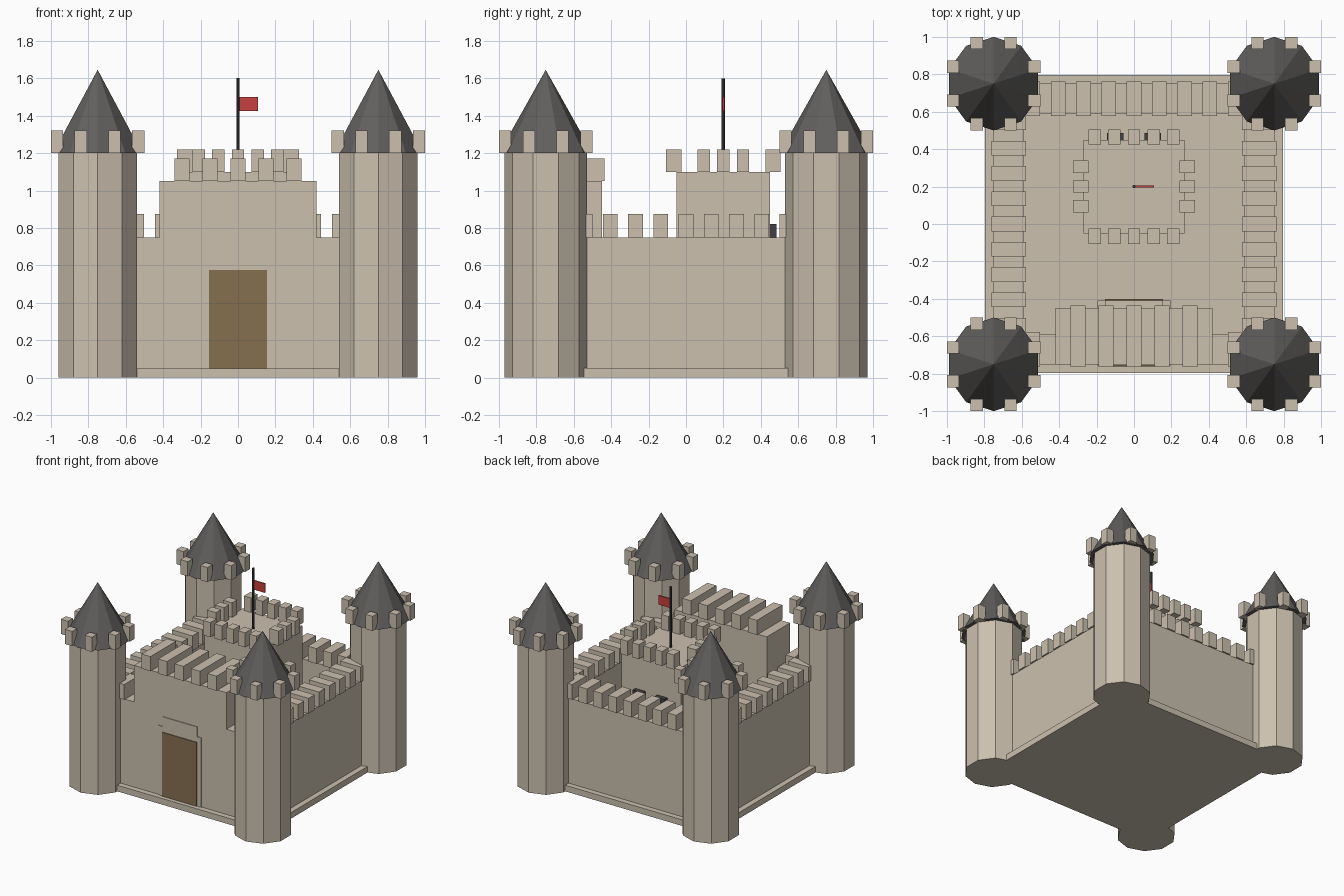
import bpy, bmesh, math
from mathutils import Matrix, Vector

if "Cube" in bpy.data.objects:
    bpy.data.objects.remove(bpy.data.objects["Cube"])


def material(name, rgb):
    m = bpy.data.materials.new(name)
    m.diffuse_color = (*rgb, 1)
    m.use_nodes = True
    m.node_tree.nodes["Principled BSDF"].inputs["Base Color"].default_value = m.diffuse_color
    return m


STONE = material("stone", (0.60, 0.53, 0.43))
SLATE = material("slate", (0.12, 0.115, 0.11))
WOOD = material("wood", (0.24, 0.16, 0.08))
DARK = material("dark", (0.05, 0.05, 0.05))
RED = material("red", (0.58, 0.05, 0.05))


def finish(name, bm, mat):
    mesh = bpy.data.meshes.new(name)
    bm.to_mesh(mesh)
    bm.free()
    mesh.materials.append(mat)
    ob = bpy.data.objects.new(name, mesh)
    bpy.context.collection.objects.link(ob)
    return ob


def boxes(name, spans, mat=STONE):
    """One object from boxes, each given as (x0, x1, y0, y1, z0, z1)."""
    bm = bmesh.new()
    for x0, x1, y0, y1, z0, z1 in spans:
        centre = Vector((x0 + x1, y0 + y1, z0 + z1)) / 2
        size = (x1 - x0, y1 - y0, z1 - z0, 1)
        bmesh.ops.create_cube(bm, size=1, matrix=Matrix.Translation(centre) @ Matrix.Diagonal(size))
    return finish(name, bm, mat)


def cone(name, x, y, z0, z1, r0, r1, sides, mat):
    bm = bmesh.new()
    bmesh.ops.create_cone(bm, cap_ends=True, segments=sides, radius1=r0, radius2=r1, depth=z1 - z0,
                          matrix=Matrix.Translation((x, y, (z0 + z1) / 2)))
    return finish(name, bm, mat)


def block(x, y, w, d, z0, z1):
    return (x - w / 2, x + w / 2, y - d / 2, y + d / 2, z0, z1)


# Plinth
boxes("plinth", [(-0.795, 0.795, -0.795, 0.795, 0, 0.05)])

# Curtain walls with battlements
steps = [k * 0.135 for k in range(-4, 5)]
for side, s in (("left", -1), ("right", 1)):
    boxes(side + "_wall", [block(s * 0.67, 0, 0.16, 1.5, 0, 0.75)])
    boxes(side + "_wall_merlons", [block(s * 0.67, t, 0.185, 0.078, 0.75, 0.875) for t in steps])
for side, s in (("front", -1), ("back", 1)):
    boxes(side + "_wall", [block(0, s * 0.67, 1.5, 0.16, 0, 0.75)])
    boxes(side + "_wall_merlons", [block(t, s * 0.67, 0.078, 0.185, 0.75, 0.875)
                                   for t in steps if s > 0 or abs(t) > 0.5])

# Corner towers with conical roofs and eight merlons each
for fb, sy in (("front", -1), ("back", 1)):
    for lr, sx in (("left", -1), ("right", 1)):
        x, y, tag = sx * 0.75, sy * 0.75, f"{fb}_{lr}_tower"
        cone(tag, x, y, 0, 1.2, 0.22, 0.22, 10, STONE)
        cone(tag + "_roof", x, y, 1.2, 1.645, 0.25, 0, 10, SLATE)
        angles = [math.radians(22.5 + 45 * k) for k in range(8)]
        boxes(tag + "_merlons", [block(x + 0.235 * math.cos(a), y + 0.235 * math.sin(a),
                                       0.065, 0.065, 1.2, 1.32) for a in angles])

# Gatehouse, stepped surround and door
boxes("gatehouse", [(-0.42, 0.42, -0.75, -0.45, 0, 1.05)])
boxes("gatehouse_merlons", [block(k * 0.15, -0.6, 0.08, 0.33, 1.05, 1.17) for k in range(-2, 3)])
boxes("gate_surround", [(-0.195, 0.195, -0.756, -0.41, 0, 0.62),
                        (-0.155, 0.155, -0.756, -0.41, 0.62, 0.70)])
boxes("gate_door", [(-0.155, 0.155, -0.762, -0.40, 0.002, 0.575)], WOOD)

# Keep with battlements and rear windows
boxes("keep", [(-0.27, 0.27, -0.05, 0.45, 0.05, 1.1)])
merlons = []
for s in (-1, 1):
    merlons += [block(k * 0.105, 0.2 + s * 0.265, 0.066, 0.082, 1.1, 1.22) for k in range(-2, 3)]
    merlons += [block(s * 0.285, 0.2 + k * 0.105, 0.082, 0.066, 1.1, 1.22) for k in range(-1, 2)]
boxes("keep_merlons", merlons)
boxes("keep_windows", [block(s * 0.1, 0.465, 0.09, 0.04, 0.66, 0.82) for s in (-1, 1)], DARK)

# Flagpole and flag
cone("flagpole", 0, 0.2, 1.1, 1.6, 0.009, 0.009, 8, DARK)
boxes("flag", [(0.005, 0.108, 0.195, 0.205, 1.425, 1.5)], RED)
